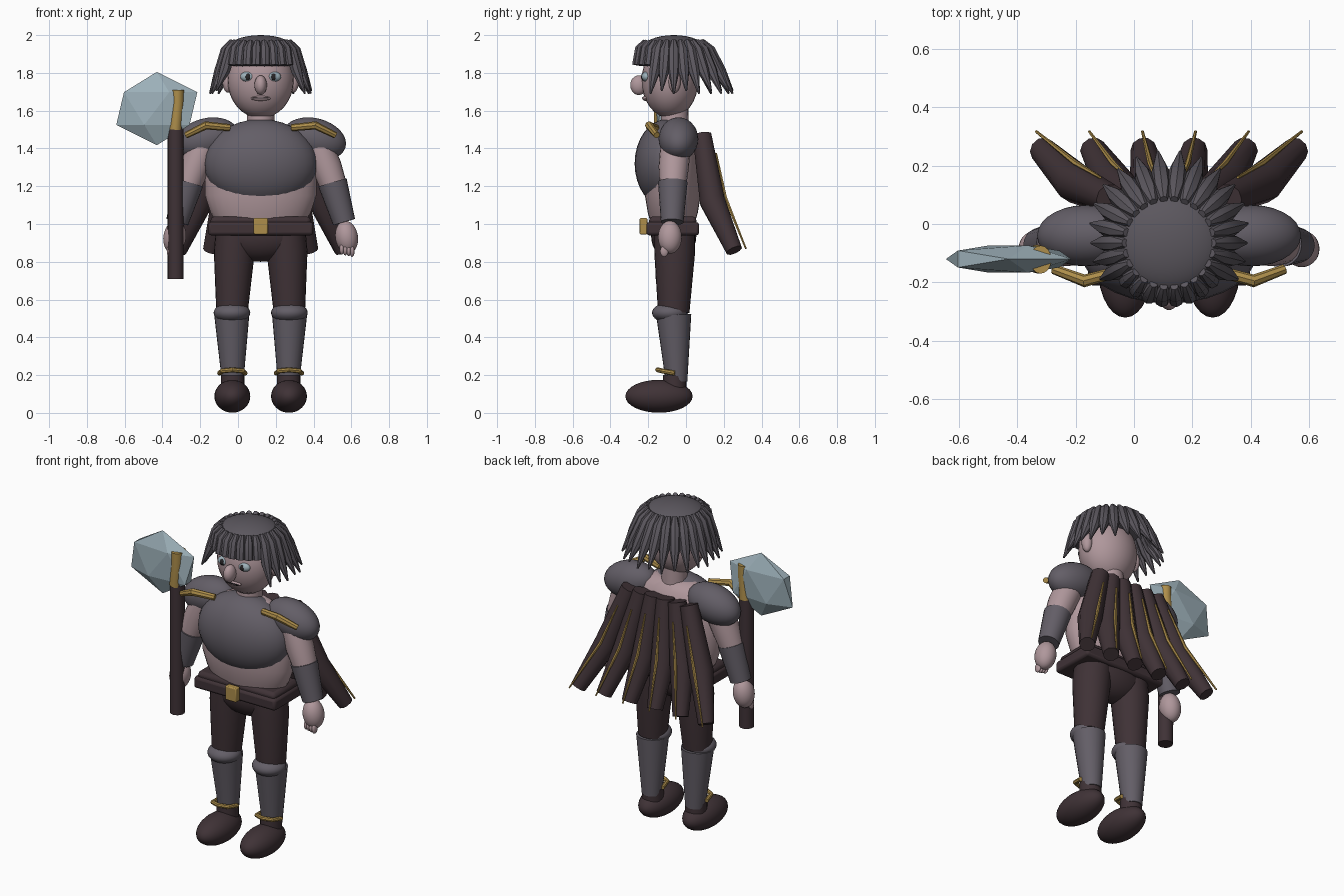
import bpy, bmesh, math
from mathutils import Vector

if "Cube" in bpy.data.objects:
    bpy.data.objects.remove(bpy.data.objects["Cube"])

CX = 0.12  # body centre line


def material(name, rgb):
    m = bpy.data.materials.new(name)
    m.diffuse_color = (*rgb, 1)
    m.use_nodes = True
    m.node_tree.nodes["Principled BSDF"].inputs["Base Color"].default_value = m.diffuse_color
    return m


DARK = material("dark_cloth", (0.05, 0.032, 0.037))
GREY = material("iron_grey", (0.125, 0.112, 0.135))
HAIR = material("hair_grey", (0.105, 0.095, 0.112))
SKIN = material("skin", (0.43, 0.31, 0.33))
GOLD = material("gold", (0.42, 0.27, 0.07))
STONE = material("pale_stone", (0.34, 0.44, 0.49))
BLACK = material("pupil_black", (0.02, 0.018, 0.02))


def finish(ob, name, mat, smooth=True):
    ob.name = name
    ob.data.materials.append(mat)
    bpy.ops.object.select_all(action='DESELECT')
    ob.select_set(True)
    bpy.context.view_layer.objects.active = ob
    if smooth:
        bpy.ops.object.shade_smooth_by_angle(angle=math.radians(40))
    return ob


def from_bmesh(bm, name, mat, smooth=True):
    bmesh.ops.recalc_face_normals(bm, faces=bm.faces)
    me = bpy.data.meshes.new(name)
    bm.to_mesh(me)
    bm.free()
    ob = bpy.data.objects.new(name, me)
    bpy.context.collection.objects.link(ob)
    return finish(ob, name, mat, smooth)


def ball(name, mat, c, r, tilt=0.0):
    bpy.ops.mesh.primitive_uv_sphere_add(segments=28, ring_count=16, location=c, rotation=(0, tilt, 0))
    ob = bpy.context.object
    ob.scale = r
    return finish(ob, name, mat)


def box(name, mat, c, half, bevel):
    bpy.ops.mesh.primitive_cube_add(size=2, location=c)
    ob = bpy.context.object
    ob.scale = half
    bpy.ops.object.transform_apply(location=False, rotation=False, scale=True)
    mod = ob.modifiers.new("bevel", 'BEVEL')
    mod.width = bevel
    mod.segments = 2
    return finish(ob, name, mat)


def add_tube(bm, pts, radii, sides=12, squash=1.0, side=(1, 0, 0)):
    """Loft rings along a path; squash scales the ring across the side axis."""
    pts = [Vector(p) for p in pts]
    rings = []
    for i, p in enumerate(pts):
        t = (pts[min(i + 1, len(pts) - 1)] - pts[max(i - 1, 0)]).normalized()
        u = Vector(side)
        u = (u - t * u.dot(t)).normalized()
        v = t.cross(u)
        rings.append([bm.verts.new(p + radii[i] * (u * math.cos(a) + v * math.sin(a) * squash))
                      for a in (2 * math.pi * k / sides for k in range(sides))])
    for a, b in zip(rings, rings[1:]):
        for k in range(sides):
            j = (k + 1) % sides
            bm.faces.new((a[k], a[j], b[j], b[k]))
    bm.faces.new(rings[0])
    bm.faces.new(rings[-1])


def tube(name, mat, pts, radii, **kw):
    bm = bmesh.new()
    add_tube(bm, pts, radii, **kw)
    return from_bmesh(bm, name, mat)


# Head and face
ball("head", SKIN, (CX, -0.085, 1.76), (0.175, 0.15, 0.2))
ball("nose", SKIN, (CX, -0.25, 1.735), (0.033, 0.045, 0.052))
tube("neck", SKIN, [(CX, -0.06, 1.46), (CX, -0.06, 1.62)], [0.075, 0.072], sides=24)
ball("mouth", SKIN, (CX, -0.215, 1.665), (0.052, 0.016, 0.013))
box("mouth_line", BLACK, (CX, -0.231, 1.667), (0.042, 0.003, 0.0025), 0.001)

# Torso, breastplate and waist
tube("torso", SKIN, [(CX, -0.07, z) for z in (1.53, 1.49, 1.42, 1.3, 1.15, 1.06, 1.0)],
     [0.13, 0.22, 0.27, 0.295, 0.295, 0.265, 0.23], sides=32, squash=0.5)
ball("breastplate", GREY, (CX, -0.1, 1.32), (0.3, 0.172, 0.235))
box("waist_band", DARK, (CX, -0.07, 1.015), (0.265, 0.125, 0.025), 0.02)
box("belt", DARK, (CX, -0.07, 0.975), (0.278, 0.14, 0.035), 0.015)
box("buckle", GOLD, (CX, -0.225, 0.988), (0.038, 0.02, 0.043), 0.006)
ball("pelvis", DARK, (CX, -0.065, 0.94), (0.225, 0.12, 0.14))

# Paired parts: s = +1 and -1
for s, tag in ((1, "left"), (-1, "right")):
    def P(x, y, z):
        return (CX + s * x, y, z)

    # Eyes and ears
    ball("eye_" + tag, STONE, P(0.07, -0.21, 1.78), (0.038, 0.024, 0.027))
    ball("pupil_" + tag, BLACK, P(0.068, -0.229, 1.779), (0.013, 0.009, 0.018))
    ball("ear_" + tag, SKIN, P(0.172, -0.06, 1.755), (0.03, 0.032, 0.06))

    # Arms
    ball("pauldron_" + tag, GREY, P(0.285, -0.04, 1.45), (0.17, 0.105, 0.11), s * 0.25)
    tube("pauldron_trim_" + tag, GOLD,
         [P(0.165, -0.16, 1.51), P(0.29, -0.195, 1.522), P(0.395, -0.155, 1.47)],
         [0.019, 0.022, 0.017], sides=8, side=(0, 1, 0))
    tube("upper_arm_" + tag, SKIN, [P(0.3, -0.055, 1.42), P(0.35, -0.065, 1.3), P(0.395, -0.07, 1.18)],
         [0.08, 0.08, 0.068], sides=20)
    tube("bracer_" + tag, GREY, [P(0.38, -0.07, 1.22), P(0.442, -0.073, 1.01)], [0.078, 0.06], sides=20)
    ball("hand_" + tag, SKIN, P(0.455, -0.085, 0.93), (0.06, 0.063, 0.088), -s * 0.15)
    for i in range(4):
        ball("finger_%d_%s" % (i, tag), SKIN, P(0.43 + 0.018 * i, -0.115, 0.868 - 0.004 * i),
             (0.013, 0.022, 0.03))

    # Legs
    tube("thigh_" + tag, DARK, [P(0.13, -0.06, 0.96), P(0.14, -0.06, 0.85), P(0.152, -0.065, 0.53)],
         [0.108, 0.108, 0.083], sides=24)
    ball("knee_guard_" + tag, GREY, P(0.152, -0.085, 0.53), (0.097, 0.095, 0.055))
    tube("greave_" + tag, GREY, [P(0.153, -0.065, 0.52), P(0.148, -0.05, 0.165)], [0.093, 0.057], sides=24)
    tube("ankle_" + tag, DARK, [P(0.148, -0.06, 0.2), P(0.148, -0.06, 0.1)], [0.062, 0.062], sides=20)
    tube("anklet_" + tag, GOLD,
         [P(0.15 + x, y, z) for x, y, z in ((-0.068, -0.06, 0.21), (-0.055, -0.125, 0.222),
                                          (0, -0.15, 0.228), (0.055, -0.125, 0.222), (0.068, -0.06, 0.21))],
         [0.013] * 5, sides=8, side=(0, 0, 1))
    ball("boot_" + tag, DARK, P(0.15, -0.143, 0.088), (0.095, 0.178, 0.087))

# Hair: crown plus a ring of locks, blunt in front and pointed elsewhere
HC = Vector((CX, -0.065, 0))
ball("hair_crown", HAIR, HC + Vector((0, 0, 1.92)), (0.185, 0.175, 0.08))
bm = bmesh.new()
N = 26
for k in range(N):
    a = 2 * math.pi * (k + 0.5) / N
    d = Vector((math.sin(a), -math.cos(a), 0))
    back = max(0.0, -math.cos(a))
    fringe = math.cos(a) > 0.55
    if fringe:
        path, radii = [(0.15, 1.968), (0.178, 1.93), (0.195, 1.84)], [0.014, 0.028, 0.027]
    else:
        path = [(0.15, 1.97), (0.18 + 0.01 * back, 1.92), (0.215 + 0.035 * back, 1.81),
                (0.265 + 0.05 * back, 1.69 + 0.015 * (k % 2))]
        radii = [0.014, 0.032, 0.03, 0.005]
    add_tube(bm, [HC + d * r + Vector((0, 0, z)) for r, z in path], radii, sides=8,
             side=(math.cos(a), math.sin(a), 0))
from_bmesh(bm, "hair_locks", HAIR)

# Cape: six fanned folds with a thin gold line along each
bm, trim = bmesh.new(), bmesh.new()
for i in range(6):
    f = (i - 2.5) / 2.5
    top, mid, end = (Vector((CX + f * w, y, z)) for w, y, z in
                     ((0.2, 0.085, 1.47), (0.32, 0.14, 1.12), (0.435, 0.255, 0.86)))
    add_tube(bm, [top, mid, end], [0.052, 0.07, 0.045], sides=10)
    add_tube(trim, [top.lerp(mid, 0.3) + Vector((0, 0.058, 0.01)),
                    mid + Vector((0, 0.068, 0.02)), end + Vector((f * 0.02, 0.062, 0.01))],
             [0.005, 0.01, 0.005], sides=6)
from_bmesh(bm, "cape", DARK)
from_bmesh(trim, "cape_trim", GOLD)

# Hammer: pole, gold socket and faceted stone head
tube("pole", DARK, [(-0.33, -0.12, 0.71), (-0.33, -0.12, 1.53)], [0.042, 0.042], sides=20)
tube("pole_socket", GOLD,
     [(-0.332, -0.12, 1.5), (-0.326, -0.122, 1.57), (-0.32, -0.122, 1.64), (-0.32, -0.122, 1.71)],
     [0.038, 0.037, 0.037, 0.037], sides=16, squash=1.3)
bpy.ops.mesh.primitive_ico_sphere_add(subdivisions=1, radius=1, location=(-0.43, -0.12, 1.611))
stone = bpy.context.object
stone.scale = (0.24, 0.055, 0.194)
finish(stone, "stone_head", STONE, smooth=False)
